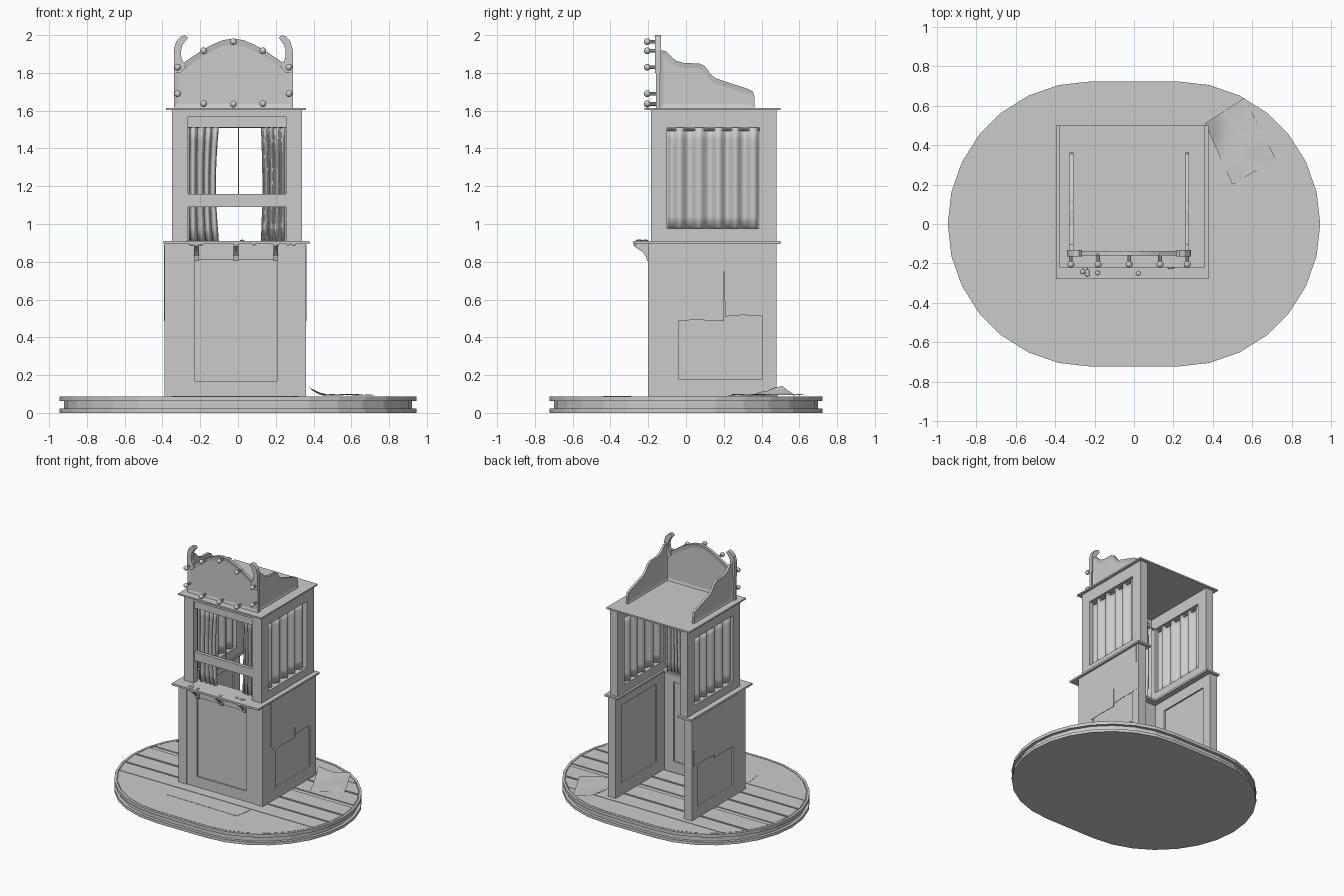
import bpy, bmesh, math, random
from mathutils import Vector

if "Cube" in bpy.data.objects:
    bpy.data.objects.remove(bpy.data.objects["Cube"])

random.seed(4)
CX = -0.015  # centre line of the booth


def finish(name, bm, smooth=False):
    bmesh.ops.recalc_face_normals(bm, faces=bm.faces)
    me = bpy.data.meshes.new(name)
    bm.to_mesh(me)
    bm.free()
    for p in me.polygons:
        p.use_smooth = smooth
    ob = bpy.data.objects.new(name, me)
    bpy.context.collection.objects.link(ob)
    return ob


def boxes(name, *specs):
    """One object from boxes given as x0, x1, y0, y1, z0, z1."""
    bm = bmesh.new()
    for x0, x1, y0, y1, z0, z1 in specs:
        for v in bmesh.ops.create_cube(bm, size=1)["verts"]:
            v.co = ((x0 + x1) / 2 + v.co.x * (x1 - x0),
                    (y0 + y1) / 2 + v.co.y * (y1 - y0),
                    (z0 + z1) / 2 + v.co.z * (z1 - z0))
    return finish(name, bm)


def place(axis, a, b, d):
    return {"x": (d, a, b), "y": (a, d, b), "z": (a, b, d)}[axis]


def prism(name, pts, axis, d0, d1, inset=0, cuts=None):
    """Extrude an outline; optionally recess both ends or keep only a y strip."""
    bm = bmesh.new()
    bm.faces.new([bm.verts.new(place(axis, a, b, d0)) for a, b in pts])
    for y, s in (cuts or []):
        bmesh.ops.bisect_plane(bm, geom=bm.verts[:] + bm.edges[:] + bm.faces[:],
                               plane_co=(0, y, 0), plane_no=(0, s, 0), clear_outer=True)
    ext = bmesh.ops.extrude_face_region(bm, geom=bm.faces[:])["geom"]
    bmesh.ops.translate(bm, verts=[g for g in ext if isinstance(g, bmesh.types.BMVert)],
                        vec=place(axis, 0, 0, d1 - d0))
    bmesh.ops.recalc_face_normals(bm, faces=bm.faces)
    if inset:
        k = "xyz".index(axis)
        for f in [f for f in bm.faces if abs(f.normal[k]) > 0.9 and len(f.verts) == len(pts)]:
            bmesh.ops.inset_region(bm, faces=[f], thickness=inset, depth=-0.006)
    return finish(name, bm)


def framed(name, axis, d0, d1, outer, inner, recess=None):
    """Four rails round an opening, with a recessed panel unless recess is None."""
    a0, a1, b0, b1 = outer
    i0, i1, j0, j1 = inner
    parts = [(a0, i0, b0, b1), (i1, a1, b0, b1), (i0, i1, b0, j0), (i0, i1, j1, b1)]
    spec = [(p, d0, d1) for p in parts]
    if recess is not None:
        spec.append((inner, d0 + recess, d1 - recess))
    out = []
    for (p0, p1, q0, q1), e0, e1 in spec:
        lo, hi = place(axis, p0, q0, e0), place(axis, p1, q1, e1)
        out.append((lo[0], hi[0], lo[1], hi[1], lo[2], hi[2]))
    return boxes(name, *out)


def curtain(name, p0, p1, z0, z1, folds, gather=0.0):
    """Pleated cloth; the p1 edge is pulled toward p0 at mid height."""
    p0, p1 = Vector(p0), Vector(p1)
    n = Vector((-(p1 - p0).y, (p1 - p0).x)).normalized()
    cols, rows = folds * 8, 8
    bm = bmesh.new()
    grid = []
    for j in range(rows + 1):
        t = j / rows
        width = 1 - gather * math.sin(math.pi * t)
        row = []
        for i in range(cols + 1):
            u = i / cols
            p = p0.lerp(p1, u * width) + n * 0.018 * math.sin(2 * math.pi * folds * u + 0.4 * math.sin(9 * u))
            row.append(bm.verts.new((p.x, p.y, z0 + (z1 - z0) * t)))
        grid.append(row)
    for a, b in zip(grid, grid[1:]):
        for i in range(cols):
            bm.faces.new((a[i], a[i + 1], b[i + 1], b[i]))
    ob = finish(name, bm, True)
    ob.modifiers.new("thickness", "SOLIDIFY").thickness = 0.004


def rod(name, a, b, r, sides=8):
    a, b = Vector(a), Vector(b)
    bm = bmesh.new()
    bmesh.ops.create_cone(bm, cap_ends=True, segments=sides, radius1=r, radius2=r, depth=(b - a).length)
    ob = finish(name, bm)
    ob.location = (a + b) / 2
    ob.rotation_euler = (b - a).to_track_quat("Z", "Y").to_euler()


def ball(name, co, r, flat=1.0):
    bm = bmesh.new()
    bmesh.ops.create_uvsphere(bm, u_segments=12, v_segments=8, radius=r)
    ob = finish(name, bm, True)
    ob.location, ob.scale = co, (1, 1, flat)


def oval(r, seg=14):
    pts = []
    for s in (1, -1):
        for i in range(seg + 1):
            a = math.pi * (i / seg - 0.5)
            pts.append((s * (0.222 + r * math.cos(a)), s * r * math.sin(a)))
    return pts


# platform: two lips with a groove, a rim and planked floor
prism("platform_base", oval(0.723), "z", 0, 0.022)
prism("platform_groove", oval(0.70), "z", 0.022, 0.062)
prism("platform_top", oval(0.723), "z", 0.062, 0.08)
bm = bmesh.new()
rings = [[bm.verts.new((x, y, z)) for x, y in oval(r)]
         for r, z in ((0.723, 0.08), (0.723, 0.087), (0.704, 0.087), (0.704, 0.08))]
for k in range(4):
    a, b = rings[k], rings[(k + 1) % 4]
    for i in range(len(a)):
        j = (i + 1) % len(a)
        bm.faces.new((a[i], a[j], b[j], b[i]))
finish("platform_rim", bm)
planks = [(-0.71, -0.285), (-0.28, -0.143), (-0.13, 0.008), (0.025, 0.165),
          (0.207, 0.365), (0.38, 0.517), (0.522, 0.71)]
for y0, y1 in planks:
    prism("floor_plank", oval(0.70), "z", 0.078, 0.087, cuts=[(y0, -1), (y1, 1)])

# lower cabinet: thick side walls and a panelled front, open at the back
for side, x0, x1 in (("left", -0.39, -0.32), ("right", 0.29, 0.36)):
    framed(side + "_lower_wall", "x", x0, x1, (-0.2, 0.48, 0.085, 0.895), (-0.04, 0.405, 0.18, 0.81), 0.012)
framed("front_lower_wall", "y", -0.194, -0.14, (-0.32, 0.29, 0.085, 0.895), (-0.23, 0.21, 0.17, 0.81), 0.012)

# counter with brackets and studs
boxes("counter", (-0.395, 0.378, -0.28, -0.09, 0.895, 0.91),
      (-0.395, -0.275, -0.09, 0.5, 0.895, 0.91), (0.258, 0.378, -0.09, 0.5, 0.895, 0.91))
bracket = [(-0.19, 0.897), (-0.278, 0.897), (-0.272, 0.88), (-0.235, 0.855), (-0.212, 0.83), (-0.206, 0.805), (-0.19, 0.805)]
for x in (-0.22, -0.01, 0.20):
    prism("counter_bracket", bracket, "x", x - 0.013, x + 0.013)
for i in range(9):
    ball("counter_stud", (random.uniform(-0.36, 0.35), -0.27, 0.893), 0.009, 0.8)
    ball("counter_top_stud", (random.uniform(-0.3, 0.3), random.uniform(-0.27, -0.2), 0.911), 0.012, 0.5)

# upper booth: side frames, front posts, header and crossbar
for side, x0, x1 in (("left", -0.35, -0.285), ("right", 0.275, 0.34)):
    framed(side + "_upper_frame", "x", x0, x1, (-0.185, 0.48, 0.91, 1.605), (-0.1, 0.39, 0.975, 1.51))
boxes("front_posts", (-0.285, -0.265, -0.185, -0.14, 0.91, 1.605), (0.255, 0.275, -0.185, -0.14, 0.91, 1.605))
boxes("front_header", (-0.265, 0.255, -0.185, -0.14, 1.57, 1.605), (-0.265, 0.255, -0.175, -0.145, 1.51, 1.57))
boxes("front_crossbar", (-0.265, 0.255, -0.178, -0.15, 1.09, 1.16))
boxes("roof", (-0.38, 0.36, -0.22, 0.5, 1.603, 1.615))

# curtains, their rails and the hanging cord
for side, x in (("left", -0.315), ("right", 0.305)):
    curtain(side + "_side_curtain", (x, -0.1), (x, 0.385), 0.975, 1.512, 5)
    rod(side + "_curtain_rail", (x, -0.12, 1.5), (x, 0.41, 1.5), 0.007)
curtain("front_left_curtain", (-0.262, -0.115), (-0.105, -0.115), 0.91, 1.515, 4, 0.1)
curtain("front_right_curtain", (0.252, -0.115), (0.125, -0.115), 0.91, 1.515, 4, 0.06)
rod("front_curtain_rail", (-0.285, -0.115, 1.515), (0.275, -0.115, 1.515), 0.007)
rod("hanging_cord", (0.002, -0.155, 1.15), (0.002, -0.155, 1.52), 0.003, 6)

# roof sign: arched board, curled horns and side wings
SX = -0.025
half = [(-0.315, 1.613), (-0.315, 1.82), (-0.275, 1.845), (-0.225, 1.88), (-0.165, 1.92), (-0.11, 1.95), (-0.055, 1.973)]
arch = [(SX + x, z) for x, z in half] + [(SX, 1.982)] + [(SX - x, z) for x, z in reversed(half)]
prism("sign_board", arch, "y", -0.16, -0.137, inset=0.03)
horn = [(-0.315, 1.8), (-0.315, 1.92), (-0.303, 1.965), (-0.28, 1.992), (-0.255, 2.0), (-0.24, 1.985), (-0.255, 1.968),
        (-0.27, 1.945), (-0.277, 1.915), (-0.275, 1.88), (-0.262, 1.85), (-0.25, 1.83), (-0.28, 1.8)]
for side, s in (("left", 1), ("right", -1)):
    prism(side + "_sign_horn", [(SX + s * x, z) for x, z in horn], "y", -0.165, -0.132)
wing = [(-0.137, 1.613), (-0.137, 1.92), (-0.105, 1.915), (-0.08, 1.89), (-0.055, 1.865), (-0.01, 1.852), (0.07, 1.85),
        (0.1, 1.835), (0.125, 1.8), (0.155, 1.772), (0.22, 1.75), (0.33, 1.715), (0.355, 1.7), (0.363, 1.67), (0.363, 1.613)]
for side, x in (("left", -0.317), ("right", 0.271)):
    prism(side + "_sign_wing", wing, "x", x - 0.009, x + 0.009, inset=0.026)

# bulbs on short stems round the sign
bulbs = [(0, 1.965), (0, 1.635)] + [(s * x, z) for s in (1, -1)
         for x, z in ((0.157, 1.917), (0.295, 1.83), (0.295, 1.69), (0.157, 1.637))]
for x, z in bulbs:
    rod("bulb_stem", (SX + x, -0.2, z), (SX + x, -0.15, z), 0.009)
    ball("bulb", (SX + x, -0.205, z), 0.018)

# torn sheets on the side walls and a flat sheet on the floor
torn = [(-0.1, 0.89), (-0.1, 0.54), (-0.06, 0.487), (0.05, 0.492), (0.2, 0.487), (0.203, 0.8), (0.206, 0.51),
        (0.3, 0.518), (0.4, 0.512), (0.46, 0.525), (0.455, 0.89)]
prism("right_torn_sheet", torn, "x", 0.36, 0.362)
prism("left_torn_sheet", torn, "x", -0.392, -0.39)
prism("floor_sheet", [(-0.35, -0.29), (0.32, -0.3), (0.3, -0.44), (-0.33, -0.43)], "z", 0.087, 0.089)

# crumpled sheet lying behind the right wall, one corner lifted
c = [Vector(p) for p in ((0.36, 0.51), (0.56, 0.64), (0.72, 0.33), (0.5, 0.2))]
bm = bmesh.new()
N = 8
g = []
for j in range(N + 1):
    row = []
    for i in range(N + 1):
        p = c[0].lerp(c[1], i / N).lerp(c[3].lerp(c[2], i / N), j / N)
        lift = 0.045 * max(0, 1 - (i + j) / 4)
        row.append(bm.verts.new((p.x, p.y, 0.092 + lift + random.uniform(0, 0.008))))
    g.append(row)
for a, b in zip(g, g[1:]):
    for i in range(N):
        bm.faces.new((a[i], a[i + 1], b[i + 1], b[i]))
finish("crumpled_sheet", bm, True)
